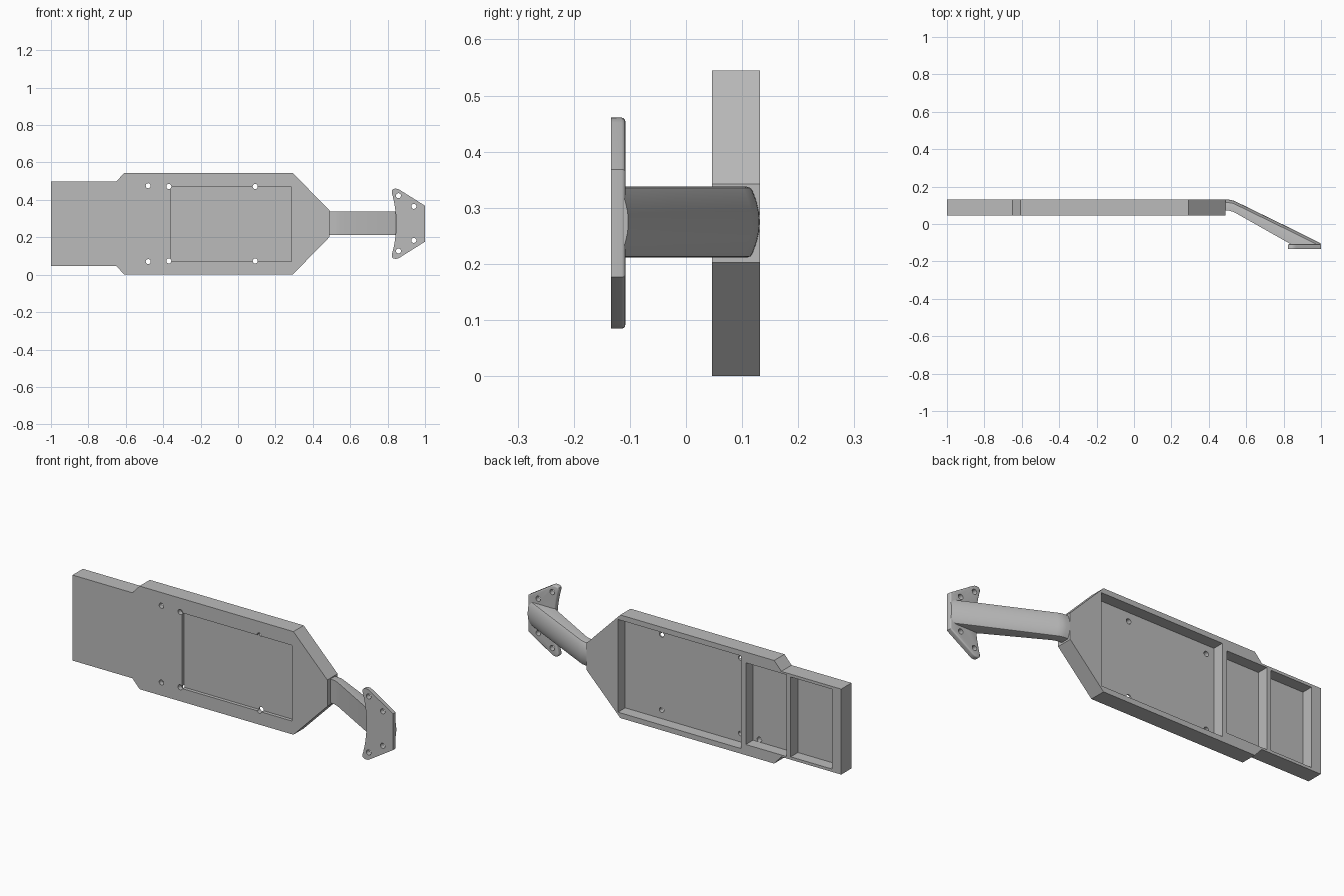
import bpy, bmesh, math
from mathutils import Matrix

cube = bpy.data.objects.get("Cube")
if cube:
    bpy.data.objects.remove(cube, do_unlink=True)

MID = 0.2725                      # height of the symmetry line
FRONT, BACK = 0.046, 0.132        # tray faces

grey = bpy.data.materials.new("plain_grey")
grey.use_nodes = True
colour = (0.5, 0.5, 0.5, 1)
grey.diffuse_color = colour
grey.node_tree.nodes["Principled BSDF"].inputs["Base Color"].default_value = colour


def finish(name, bm):
    bmesh.ops.recalc_face_normals(bm, faces=bm.faces)
    mesh = bpy.data.meshes.new(name)
    bm.to_mesh(mesh)
    bm.free()
    mesh.materials.append(grey)
    obj = bpy.data.objects.new(name, mesh)
    bpy.context.collection.objects.link(obj)
    return obj


def mirrored(half):
    """Complete an outline of (x, half height) points around the middle line."""
    return [(x, MID + h) for x, h in half] + [(x, MID - h) for x, h in reversed(half)]


def prism(name, outline, y0, y1, round_back=0):
    bm = bmesh.new()
    face = bm.faces.new([bm.verts.new((x, y0, z)) for x, z in outline])
    out = bmesh.ops.extrude_face_region(bm, geom=[face])["geom"]
    for v in out:
        if isinstance(v, bmesh.types.BMVert):
            v.co.y = y1
    if round_back:
        rim = [e for e in bm.edges if all(abs(v.co.y - y1) < 1e-5 for v in e.verts)]
        bmesh.ops.bevel(bm, geom=rim, offset=round_back, segments=3, profile=0.5,
                        affect='EDGES')
    return finish(name, bm)


def box(name, x0, x1, z0, z1, y0, y1):
    return prism(name, [(x0, z0), (x1, z0), (x1, z1), (x0, z1)], y0, y1)


def drill(x, z, radius=0.0135):
    bm = bmesh.new()
    bmesh.ops.create_cone(bm, cap_ends=True, segments=24, radius1=radius,
                          radius2=radius, depth=0.6,
                          matrix=Matrix.Translation((x, 0, z)) @ Matrix.Rotation(math.pi / 2, 4, 'X'))
    return finish("hole_cutter", bm)


def cut(obj, cutters):
    for c in cutters:
        c.hide_render = True
        mod = obj.modifiers.new("cut", 'BOOLEAN')
        mod.operation, mod.solver, mod.object = 'DIFFERENCE', 'EXACT', c
    bpy.context.view_layer.update()
    result = obj.evaluated_get(bpy.context.evaluated_depsgraph_get())
    mesh = bpy.data.meshes.new_from_object(result)
    obj.modifiers.clear()
    obj.data = mesh
    for c in cutters:
        bpy.data.objects.remove(c, do_unlink=True)


def smooth(obj, degrees):
    bpy.ops.object.select_all(action='DESELECT')
    obj.select_set(True)
    bpy.context.view_layer.objects.active = obj
    bpy.ops.object.shade_smooth_by_angle(angle=math.radians(degrees))


# Tray: flat body with three pockets behind and a shallow recess in front
tray = prism("tray", mirrored([(-1, 0.226), (-0.65, 0.226), (-0.608, MID),
                               (0.292, MID), (0.49, 0.07)]), FRONT, BACK)
pocket_floor = BACK - 0.06
cutters = [box("pocket_cutter", x0, x1, MID - h, MID + h, pocket_floor, BACK + 0.05)
           for x0, x1, h in [(-0.415, 0.305, 0.245), (-0.68, -0.442, 0.216), (-0.945, -0.705, 0.211)]]
cutters.append(box("recess_cutter", -0.36, 0.285, 0.07, 0.47, FRONT - 0.05, FRONT + 0.018))
cutters += [drill(x, MID + side * h)
            for x, h in [(-0.48, 0.203), (-0.37, 0.199), (0.092, 0.199)] for side in (-1, 1)]
cut(tray, cutters)

# Arm: crowned section swept down from the tray to the plate
section = [(-0.063, None), (-0.063, 0.022), (-0.061, 0.016), (-0.055, 0.012),
           (-0.036, 0.005), (-0.018, 0.001), (0, 0)]
section += [(-h, d) for h, d in reversed(section[:-1])]
stations = [(0.485, 0.072, 0.131), (0.51, 0.071, 0.130), (0.53, 0.065, 0.126),
            (0.55, 0.055, 0.117), (0.835, -0.106, -0.022), (0.86, -0.128, -0.034),
            (0.998, -0.128, -0.103)]
bm = bmesh.new()
rings = [[bm.verts.new((x, yf if d is None else yb - d, MID + 0.002 + h)) for h, d in section]
         for x, yf, yb in stations]
for a, b in zip(rings, rings[1:]):
    for i in range(len(section)):
        j = (i + 1) % len(section)
        bm.faces.new((a[i], a[j], b[j], b[i]))
bm.faces.new(rings[0])
bm.faces.new(rings[-1])
arm = finish("arm", bm)
smooth(arm, 35)

# Mounting plate: concave inner edge, rounded ears, four holes
inner = [(0.846 - 0.022 * (h / 0.16) ** 2, h) for h in (0.02, 0.06, 0.09, 0.12, 0.145, 0.165)]
ear = [(0.823, 0.178), (0.83, 0.185), (0.842, 0.188), (0.855, 0.186), (0.868, 0.179)]
plate = prism("mounting_plate", mirrored(inner + ear + [(1.0, 0.096)]), -0.134, -0.108, 0.007)
cut(plate, [drill(x, MID + 0.002 + side * h)
            for x, h in [(0.858, 0.148), (0.94, 0.091)] for side in (-1, 1)])
smooth(plate, 35)
